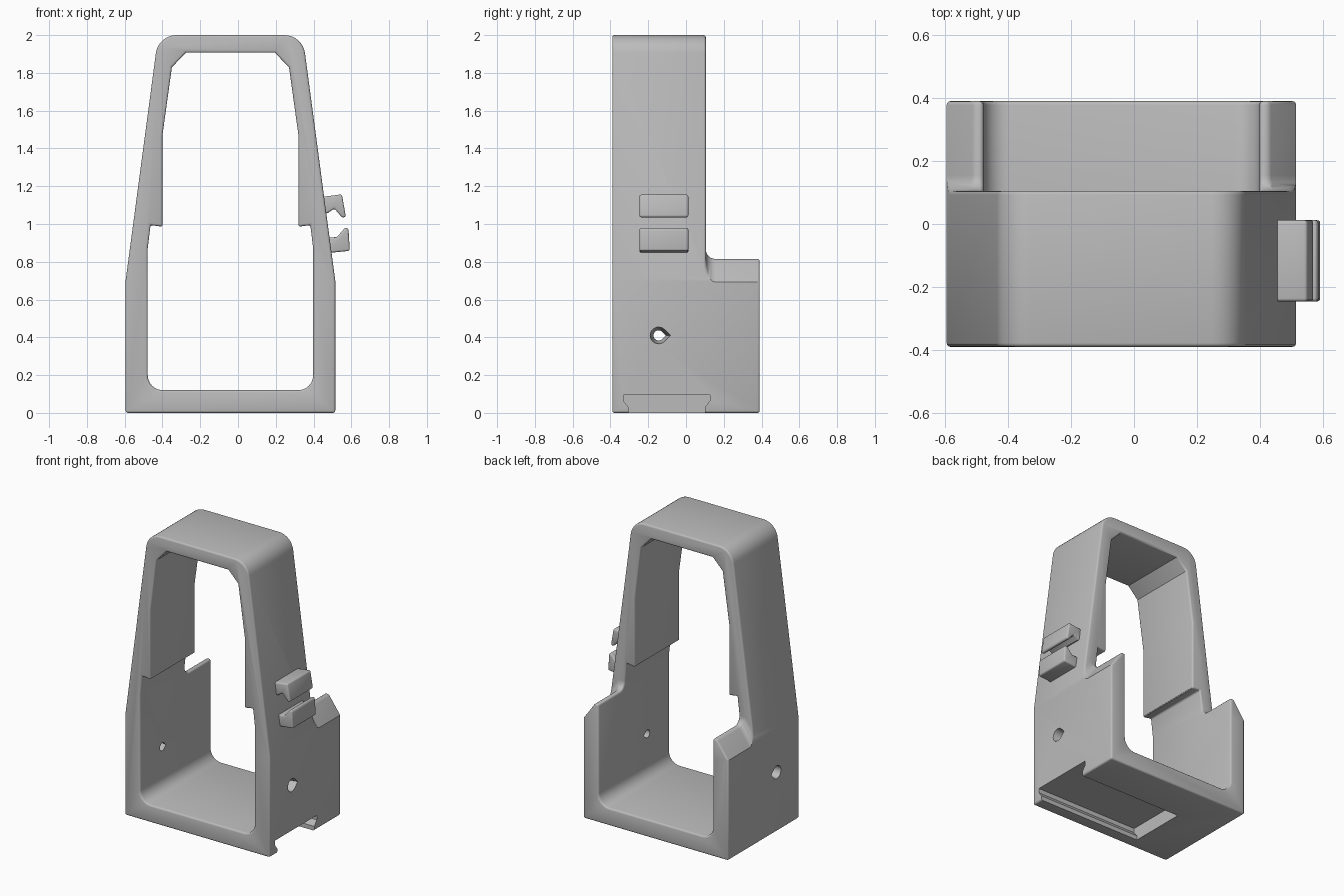
import bpy, bmesh, math
from mathutils import Vector

if "Cube" in bpy.data.objects:
    bpy.data.objects.remove(bpy.data.objects["Cube"], do_unlink=True)

grey = bpy.data.materials.new("plain grey")
grey.use_nodes = True
grey.diffuse_color = (0.5, 0.5, 0.5, 1)
grey.node_tree.nodes["Principled BSDF"].inputs["Base Color"].default_value = (0.5, 0.5, 0.5, 1)

CX = -0.04               # middle of the frame
FRONT, BACK, STEP = -0.39, 0.39, 0.105


def rounded(corners, steps=8):
    """Turn (a, b, radius) corners into a polygon with rounded corners."""
    out = []
    for i, (a, b, r) in enumerate(corners):
        p = Vector((a, b))
        if not r:
            out.append(p)
            continue
        u = (Vector(corners[i - 1][:2]) - p).normalized()
        v = (Vector(corners[(i + 1) % len(corners)][:2]) - p).normalized()
        half = u.angle(v) / 2
        centre = p + (u + v).normalized() * (r / math.sin(half))
        s = p + u * (r / math.tan(half)) - centre
        e = p + v * (r / math.tan(half)) - centre
        turn = s.angle_signed(e)
        for k in range(steps + 1):
            t = -turn * k / steps
            out.append(centre + Vector((s.x * math.cos(t) - s.y * math.sin(t),
                                        s.x * math.sin(t) + s.y * math.cos(t))))
    return out


def loft(name, loop_a, loop_b):
    """Solid between two matching loops of 3D points."""
    bm = bmesh.new()
    a = [bm.verts.new(p) for p in loop_a]
    b = [bm.verts.new(p) for p in loop_b]
    bm.faces.new(a)
    bm.faces.new(b[::-1])
    for i in range(len(a)):
        j = (i + 1) % len(a)
        bm.faces.new((a[j], a[i], b[i], b[j]))
    bmesh.ops.recalc_face_normals(bm, faces=bm.faces)
    me = bpy.data.meshes.new(name)
    bm.to_mesh(me)
    bm.free()
    ob = bpy.data.objects.new(name, me)
    bpy.context.collection.objects.link(ob)
    me.materials.append(grey)
    return ob


def prism_y(name, pts, y0, y1):
    return loft(name, [(x, y0, z) for x, z in pts], [(x, y1, z) for x, z in pts])


def prism_x(name, pts, x0, x1):
    return loft(name, [(x0, y, z) for y, z in pts], [(x1, y, z) for y, z in pts])


def mirrored(half):
    """Right-hand half profile (offset from the middle) to a closed one."""
    return [(CX + a, b, r) for a, b, r in half] + [(CX - a, b, r) for a, b, r in reversed(half)]


def cut(ob, cutter):
    cutter.hide_render = True
    m = ob.modifiers.new("cut", 'BOOLEAN')
    m.operation = 'DIFFERENCE'
    m.solver = 'EXACT'
    m.object = cutter


def bevel(ob, width, segments=3, angle=47):
    m = ob.modifiers.new("soft edges", 'BEVEL')
    m.width = width
    m.segments = segments
    m.limit_method = 'ANGLE'
    m.angle_limit = math.radians(angle)
    m.use_clamp_overlap = False


def finish(ob):
    """Bake the modifiers and smooth the rounded faces."""
    bpy.ops.object.select_all(action='DESELECT')
    ob.select_set(True)
    bpy.context.view_layer.objects.active = ob
    bpy.ops.object.convert(target='MESH')
    bpy.ops.object.shade_smooth_by_angle(angle=math.radians(32))


cutters = []

# Frame: tapered arch with an open middle and padded upper walls
frame = prism_y("frame", rounded(mirrored([(0.555, 0, 0), (0.555, 0.70, 0), (0.382, 2, 0.11)])),
                FRONT, BACK)
opening = prism_y("opening_cutter", rounded(mirrored([
    (0.438, 0.12, 0.08), (0.438, 0.87, 0), (0.423, 0.995, 0), (0.36, 0.985, 0),
    (0.36, 1.47, 0), (0.31, 1.83, 0), (0.235, 1.907, 0)])), -1, 1)
cut(frame, opening)

# Rear step: lowers the back into two chamfered tabs, with a fillet at the arch
shelf_pts = mirrored([(0.98, 0.10, 0), (0.468, 0.815, 0), ])[:2]
left_side = [(2 * CX - x, z) for x, z, _ in shelf_pts]
shelf_pts = [(x, z) for x, z, _ in shelf_pts] + left_side[::-1]
shelf = prism_y("shelf_cutter", shelf_pts + [(-1.1, 2.5), (1.1, 2.5)], STEP, 1)
bm = bmesh.new()
bm.from_mesh(shelf.data)
low_edges = [e for e in bm.edges if all(abs(v.co.y - STEP) < 1e-4 and v.co.z < 1 for v in e.verts)]
bmesh.ops.bevel(bm, geom=low_edges, offset=0.05, segments=6, profile=0.5, affect='EDGES')
bm.to_mesh(shelf.data)
bm.free()
cut(frame, shelf)
bevel(frame, 0.012)

# Undercut slot in the base, open on one side
slot = prism_x("slot_cutter", [(-0.305, -0.1), (-0.305, 0.03), (-0.332, 0.065), (-0.332, 0.096),
                               (0.127, 0.096), (0.127, 0.065), (0.1, 0.03), (0.1, -0.1)], -0.28, 0.8)
cut(frame, slot)
cutters += [opening, shelf, slot]


# Teardrop holes through both walls, wider on the outside
def teardrop(x, r):
    n = 14
    arc = [math.radians(45 + 270 * k / n) for k in range(n + 1)]
    pts = [(r * math.cos(t), r * math.sin(t)) for t in arc] + [(r * 1.41, 0)]
    return [(x, -0.145 + a, 0.41 + b) for a, b in pts]


for side in (1, -1):
    hole = loft("hole_cutter", teardrop(CX + side * 0.43, 0.026), teardrop(CX + side * 0.565, 0.046))
    cut(frame, hole)
    cutters.append(hole)
finish(frame)

# Pair of cable clips on the left wall
clips = {
    "upper_clip": [(0.44, 1.143), (0.55, 1.157), (0.571, 1.038), (0.552, 1.033),
                   (0.51, 1.082), (0.476, 1.058), (0.45, 1.058)],
    "lower_clip": [(0.46, 0.926), (0.524, 0.931), (0.568, 0.982), (0.585, 0.975),
                   (0.592, 0.858), (0.46, 0.845)],
}
for name, pts in clips.items():
    clip = prism_y(name, pts, -0.246, 0.012)
    bevel(clip, 0.01, 3, 50)
    finish(clip)

for c in cutters:
    bpy.data.objects.remove(c, do_unlink=True)
